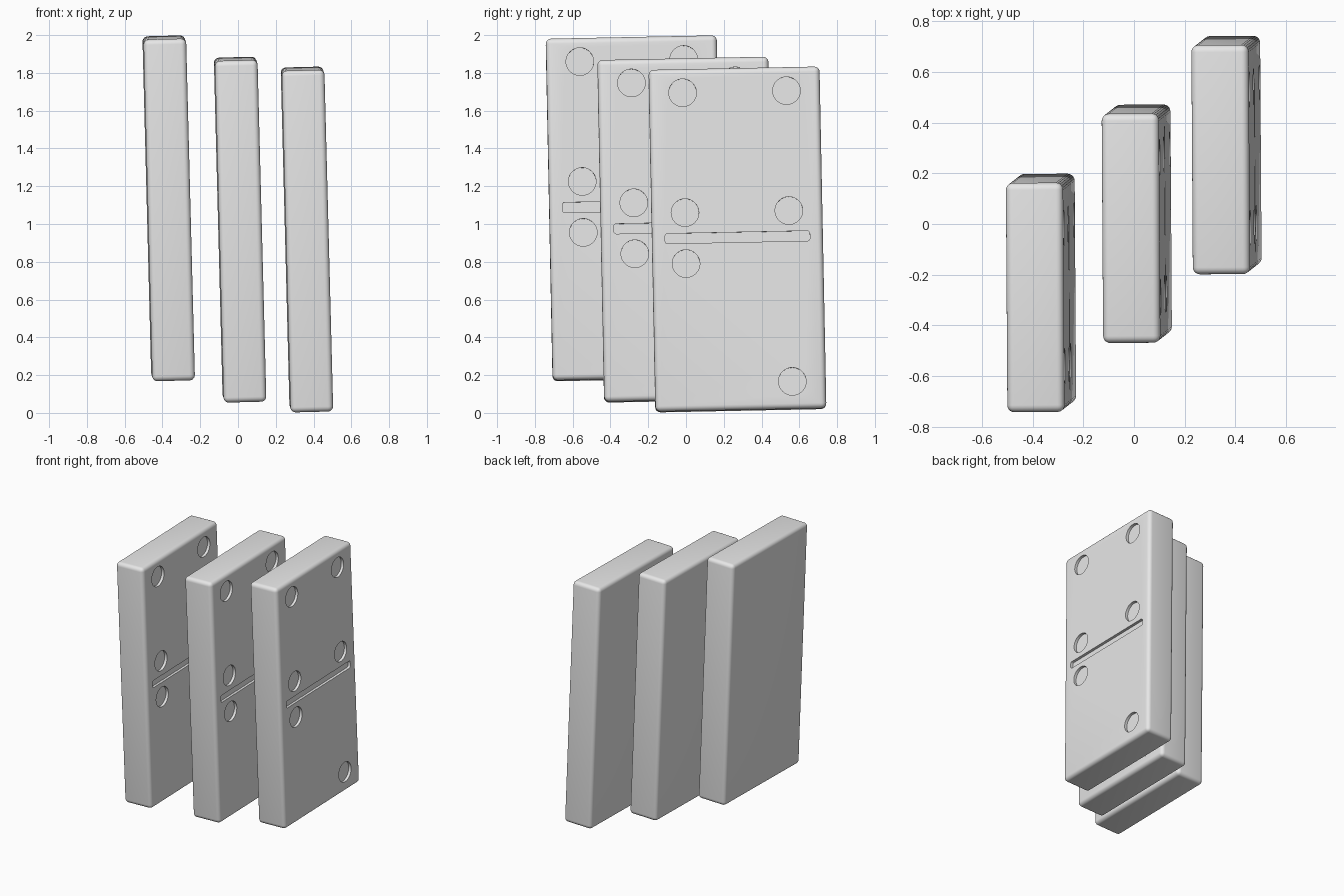
import bpy, bmesh
from mathutils import Matrix, Vector

if "Cube" in bpy.data.objects:
    bpy.data.objects.remove(bpy.data.objects["Cube"])

THICK, WIDE, TALL = 0.226, 0.905, 1.81
FACE = THICK / 2
DEPTH = 0.02

stone = bpy.data.materials.new("light grey")
stone.diffuse_color = (0.8, 0.8, 0.8, 1)
stone.use_nodes = True
stone.node_tree.nodes["Principled BSDF"].inputs["Base Color"].default_value = stone.diffuse_color


def make_object(name, bm):
    mesh = bpy.data.meshes.new(name)
    bm.to_mesh(mesh)
    bm.free()
    mesh.materials.append(stone)
    obj = bpy.data.objects.new(name, mesh)
    bpy.context.collection.objects.link(obj)
    return obj


def box(size, centre=(0, 0, 0)):
    bm = bmesh.new()
    bmesh.ops.create_cube(bm, size=1, matrix=Matrix.Translation(centre) @ Matrix.Diagonal((*size, 1)))
    return bm


# Rounded tile body
bm = box((THICK, WIDE, TALL))
bmesh.ops.bevel(bm, geom=bm.edges[:], offset=0.028, segments=5, profile=0.5, affect='EDGES')
body = make_object("domino_1", bm)

# Cutter for the dividing groove, with rounded ends
bm = box((2 * DEPTH, 0.766, 0.053), (FACE, 0, 0.009))
along_x = [e for e in bm.edges if abs((e.verts[0].co - e.verts[1].co).x) > 0.01]
bmesh.ops.bevel(bm, geom=along_x, offset=0.012, segments=3, profile=0.5, affect='EDGES')
# Cutters for the pips
for y, z in [(-.275, .78), (.275, .78), (-.275, .145), (.275, .145), (-.275, -.125), (.275, -.76)]:
    bmesh.ops.create_cone(bm, cap_ends=True, segments=48, radius1=0.073, radius2=0.073, depth=2 * DEPTH,
                          matrix=Matrix.Translation((FACE, y, z)) @ Matrix.Rotation(1.5707963, 4, 'Y'))
cutter = make_object("pip_cutter", bm)
cutter.hide_render = True

# Carve the face, then keep the result as plain mesh
mod = body.modifiers.new("carve", 'BOOLEAN')
mod.operation, mod.solver, mod.object = 'DIFFERENCE', 'EXACT', cutter
bpy.context.view_layer.update()
carved = bpy.data.meshes.new_from_object(body.evaluated_get(bpy.context.evaluated_depsgraph_get()))
body.modifiers.clear()
body.data = carved
bpy.data.objects.remove(cutter)
bpy.context.view_layer.objects.active = body
body.select_set(True)
bpy.ops.object.shade_smooth_by_angle(angle=0.6)

# Three leaning tiles in a staggered row
places = [(-0.367, -0.272, 1.083), (0.011, 0.001, 0.970), (0.365, 0.272, 0.918)]
for i, place in enumerate(places):
    tile = body if i == 0 else body.copy()
    if i:
        tile.name = f"domino_{i + 1}"
        bpy.context.collection.objects.link(tile)
    tile.location = Vector(place)
    tile.rotation_euler = (0.02, -0.026, 0.006)
